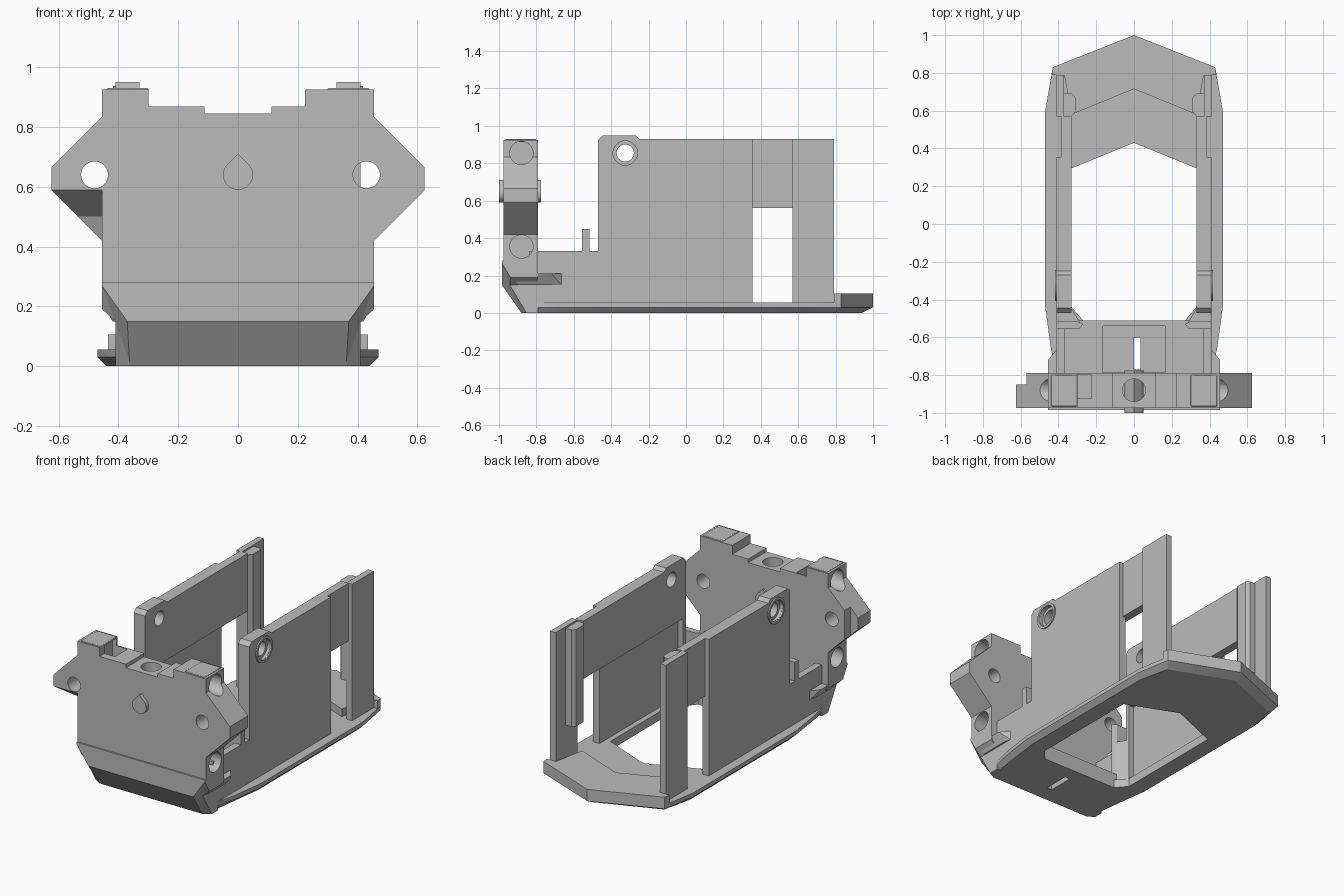
import bpy, bmesh, math
from mathutils import Vector

if "Cube" in bpy.data.objects:
    bpy.data.objects.remove(bpy.data.objects["Cube"])

grey = bpy.data.materials.new("plain_grey")
grey.diffuse_color = (0.5, 0.5, 0.5, 1)
grey.use_nodes = True
grey.node_tree.nodes["Principled BSDF"].inputs["Base Color"].default_value = grey.diffuse_color


def finish(name, bm):
    bmesh.ops.recalc_face_normals(bm, faces=bm.faces[:])
    me = bpy.data.meshes.new(name)
    bm.to_mesh(me)
    bm.free()
    ob = bpy.data.objects.new(name, me)
    bpy.context.collection.objects.link(ob)
    me.materials.append(grey)
    return ob


def loft(name, loops):
    bm = bmesh.new()
    rings = [[bm.verts.new(p) for p in lp] for lp in loops]
    n = len(rings[0])
    for a, b in zip(rings, rings[1:]):
        for i in range(n):
            bm.faces.new((a[i], a[(i + 1) % n], b[(i + 1) % n], b[i]))
    bm.faces.new(rings[0])
    bm.faces.new(rings[-1])
    return finish(name, bm)


def prism(name, pts, axis, lo, hi):
    """Extrude a 2D outline along one axis."""
    put = {'x': lambda p, d: (d, p[0], p[1]), 'y': lambda p, d: (p[0], d, p[1]),
           'z': lambda p, d: (p[0], p[1], d)}[axis]
    return loft(name, [[put(p, d) for p in pts] for d in (lo, hi)])


def box(name, x, y, z):
    return prism(name, [(x[0], y[0]), (x[1], y[0]), (x[1], y[1]), (x[0], y[1])], 'z', *z)


def rod(name, u, v, r, axis, lo, hi, n=40):
    return prism(name, [(u + r * math.cos(2 * math.pi * i / n), v + r * math.sin(2 * math.pi * i / n))
                        for i in range(n)], axis, lo, hi)


def hull(name, pts):
    bm = bmesh.new()
    for p in pts:
        bm.verts.new(p)
    bmesh.ops.convex_hull(bm, input=bm.verts[:])
    return finish(name, bm)


def cut(ob, *cutters):
    for c in cutters:
        m = ob.modifiers.new("cut", 'BOOLEAN')
        m.operation, m.solver, m.object = 'DIFFERENCE', 'EXACT', c
        c.hide_render = True
        c.hide_viewport = True
        c.display_type = 'WIRE'


def soften(ob, width):
    m = ob.modifiers.new("edge", 'BEVEL')
    m.width, m.segments, m.limit_method = width, 2, 'ANGLE'
    m.angle_limit = math.radians(40)


def mirrored(pts):
    return pts + [(-x, y) for x, y in reversed(pts) if x > 1e-6]


# Base plate with chamfered underside and chevron ended opening
outer = mirrored([(0, 1.0), (.43, .83), (.47, .6), (.47, -.44), (.44, -.66), (.405, -.82)])
under = mirrored([(0, .94), (.395, .785), (.44, .59), (.44, -.43), (.41, -.65), (.385, -.85)])
plate = loft("base_plate", [[(x, y, 0) for x, y in under], [(x, y, .03) for x, y in outer],
                            [(x, y, .055) for x, y in outer]])
opening = prism("opening_cutter", mirrored([(0, .43), (.33, .295), (.33, -.44), (.27, -.51)]),
                'z', -.1, .3)
slot = prism("slot_cutter", [(0, -.77), (.035, -.77), (.035, -.6), (0, -.6)], 'z', -.1, .3)
cut(plate, opening, slot)

# Raised chevron at the back of the plate
loft("rear_chevron", [[(x, y, z) for x, y in mirrored(
    [(0, 1.0), (.43, .83), (.435, .79), (.37, .79), (.33, .58), (0, .715)])] for z in (.05, .105)])

# Front floor with a shallow channel
floor = box("front_floor", (-.38, .38), (-.84, -.51), (.03, .1))
cut(floor, box("channel_cutter", (-.165, .165), (-.785, -.54), (.075, .2)), slot, opening)

for s, side in ((1, "right"), (-1, "left")):
    def span(a, b):
        return sorted((s * a, s * b))

    def sbox(name, x, y, z):
        return box(f"{side}_{name}", span(*x), y, z)

    # Tall side wall, thicker in its upper part, with a lower front shoulder
    wall = prism(f"{side}_wall", [(-.84, .03), (.79, .03), (.79, .93), (-.25, .93), (-.27, .95),
                                  (-.445, .95), (-.47, .925), (-.47, .33), (-.84, .33)],
                 'x', *span(.33, .41))
    cut(wall,
        sbox("window_cutter", (.2, .6), (.355, .57), (.055, .56)),
        sbox("outer_recess_cutter", (.385, .6), (.355, .57), (.5, 1)),
        sbox("lower_thinning_cutter", (.2, .365), (-.44, .4), (.055, .56)),
        sbox("shoulder_thinning_cutter", (.2, .365), (-.9, -.475), (.1, .5)),
        sbox("post_thinning_cutter", (.2, .37), (.57, .9), (.055, 1)),
        rod(f"{side}_wall_hole_cutter", -.325, .855, .046, 'x', *span(.2, .6)),
        rod(f"{side}_counterbore_cutter", -.325, .855, .065, 'x', *span(.39, .6)))
    # Raised ring round the wall hole
    ring = rod(f"{side}_hole_rim", -.325, .855, .082, 'x', *span(.4, .418))
    cut(ring, rod(f"{side}_rim_cutter", -.325, .855, .066, 'x', *span(.3, .6)))
    # Inner guide flange on the rear post
    prism(f"{side}_post_flange", [(s * x, y) for x, y in
          [(.375, .57), (.33, .57), (.31, .595), (.31, .67), (.33, .69), (.375, .69)]], 'z', .3, .92)
    # Upright hook and its gusset in front of the wall
    prism(f"{side}_hook", [(s * x, y) for x, y in
          [(.41, -.555), (.29, -.555), (.27, -.53), (.30, -.515), (.41, -.515)]], 'z', .09, .45)
    prism(f"{side}_gusset", [(s * x, y) for x, y in
          [(.37, -.53), (.28, -.53), (.335, -.44), (.37, -.44)]], 'z', .05, .325)
    # Side fin with a sloped underside
    hull(f"{side}_fin", [(s * x, y, z) for x, y, z in
         [(.4, -.665, .21), (.41, -.665, .21), (.455, -.72, .21), (.455, -.93, .21), (.4, -.93, .21),
          (.4, -.665, .15), (.41, -.665, .15), (.42, -.72, .15), (.42, -.9, .15), (.4, -.9, .15)]])

# Front block with stepped top and pointed ears
half = [(.41, 0), (.41, .15), (.455, .19), (.455, .42), (.625, .59), (.625, .665), (.455, .835)]
outline = half + [(.455, .925), (.225, .925), (.225, .868), (.112, .868), (.112, .845),
                  (-.112, .845), (-.112, .868), (-.30, .868), (-.30, .925), (-.455, .925)]
outline += [(-x, z) for x, z in reversed(half)]
block = prism("front_block", outline, 'y', -.985, -.79)
cut(block,
    prism("chin_cutter", [(-1.2, .15), (-.985, .15), (-.88, 0), (-.88, -.1), (-1.2, -.1)], 'x', -1, 1),
    prism("face_cutter", [(-1.1, .28), (-.975, .28), (-.975, 1.1), (-1.1, 1.1)], 'x', -1, 1),
    prism("left_ear_cutter", [(-1.1, .59), (-.975, .59), (-.85, .5), (-.8, .38), (-1.1, .38)],
          'x', -.8, -.456),
    box("left_ear_tip_cutter", (-.8, -.57), (-.85, -.7), (.4, .9)),
    box("pocket_cutter", (-.33, -.225), (-.925, -.8), (.7, 1.1)),
    rod("top_hole_cutter", 0, -.88, .06, 'z', .55, 1.1),
    rod("left_ear_hole_cutter", -.48, .64, .045, 'y', -1.2, -.6),
    rod("right_ear_hole_cutter", .43, .64, .045, 'y', -1.2, -.6))
for s, side in ((1, "right"), (-1, "left")):
    cut(block, hull(f"{side}_corner_cutter", [(s * x, y, z) for x, y, z in
        [(.455, -.986, .27), (.37, -.986, .15), (.456, -.935, .15), (.355, -.88, -.01),
         (.456, -.82, -.01), (.6, -1.1, .25), (.6, -1.1, -.01), (.355, -1.1, -.01),
         (.37, -1.1, .15)]]))
    for tag, z in (("upper", .855), ("lower", .355)):
        cut(block, rod(f"{side}_{tag}_bore_cutter", -.88, z, .062, 'x', *sorted((s * .37, s * .8))))

# Top tabs seen above the ears
for s, side in ((1, "right"), (-1, "left")):
    soften(box(f"{side}_top_step", sorted((s * .30, s * .44)), (-.965, -.80), (.915, .93)), .004)

# Teardrop plug through the block
drop = [(.05 * math.cos(math.radians(a)), .64 + .05 * math.sin(math.radians(a)))
        for a in range(-225, 46, 9)]
prism("teardrop_plug", drop + [(0, .71)], 'y', -1.0, -.775)

# Smooth the round holes while keeping corners crisp
for ob in bpy.data.objects:
    if not ob.hide_render:
        ob.select_set(True)
        bpy.context.view_layer.objects.active = ob
bpy.ops.object.shade_smooth_by_angle(angle=math.radians(25))
